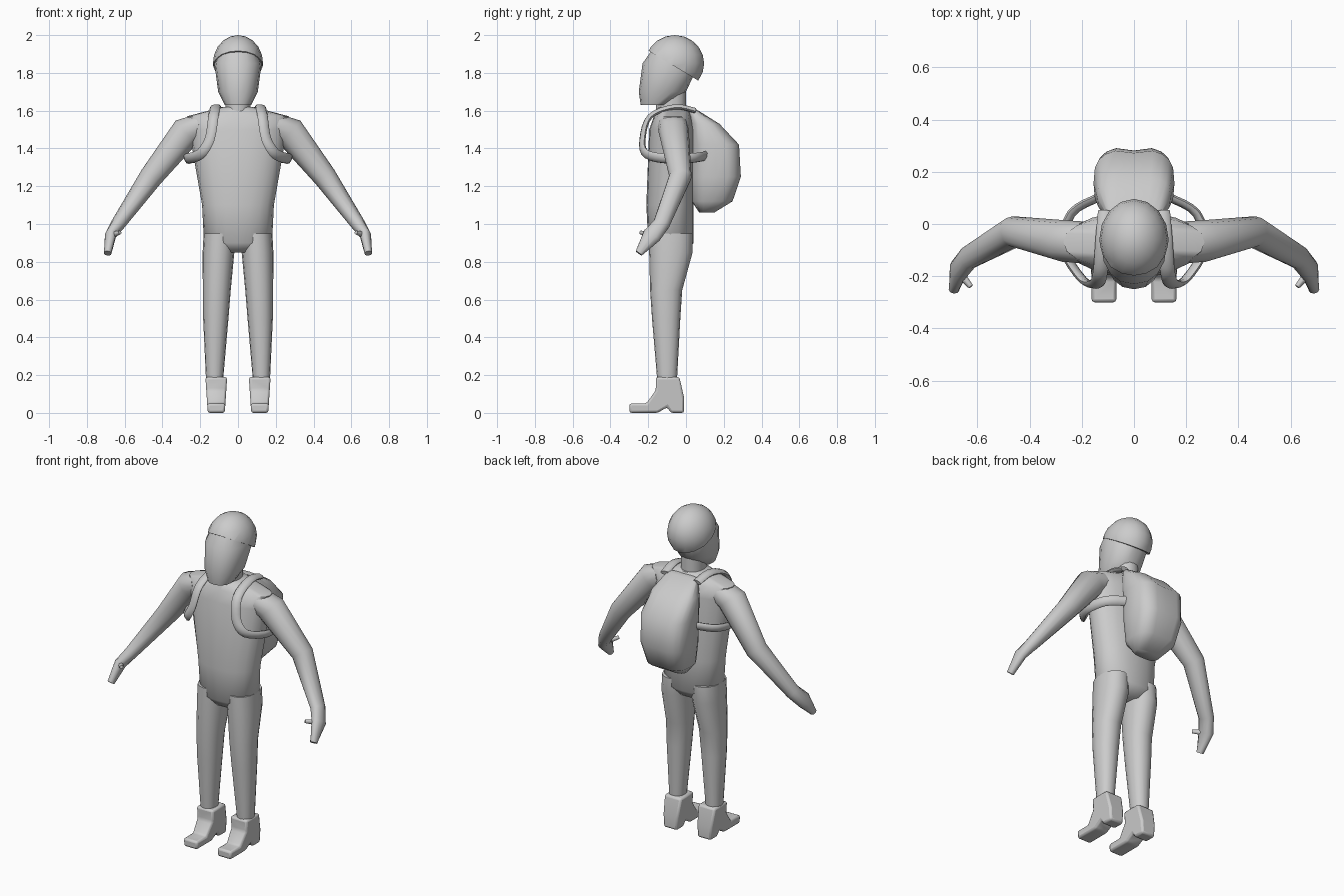
import bpy, bmesh, math
from mathutils import Vector, Matrix

if "Cube" in bpy.data.objects:
    bpy.data.objects.remove(bpy.data.objects["Cube"])

shade = (.6, .6, .6, 1)
grey = bpy.data.materials.new("plain_grey")
grey.use_nodes = True
grey.diffuse_color = shade
grey.node_tree.nodes["Principled BSDF"].inputs["Base Color"].default_value = shade


def finish(bm, name, mirror=False, bevel=0):
    """Turn a bmesh into a smooth shaded object, optionally mirrored."""
    bmesh.ops.recalc_face_normals(bm, faces=bm.faces)
    mesh = bpy.data.meshes.new(name)
    bm.to_mesh(mesh)
    bm.free()
    mesh.materials.append(grey)
    obj = bpy.data.objects.new(name, mesh)
    bpy.context.collection.objects.link(obj)
    if bevel:
        modifier = obj.modifiers.new("soft_edges", 'BEVEL')
        modifier.width = bevel
        modifier.segments = 2
    if mirror:
        obj.modifiers.new("other_side", 'MIRROR')
    bpy.ops.object.select_all(action='DESELECT')
    obj.select_set(True)
    bpy.context.view_layer.objects.active = obj
    bpy.ops.object.shade_smooth_by_angle(angle=math.radians(55))


def skin(bm, loops):
    """Join matching loops of vertices with quads and close both ends."""
    count = len(loops[0])
    for lower, upper in zip(loops, loops[1:]):
        for i in range(count):
            j = (i + 1) % count
            bm.faces.new((lower[i], lower[j], upper[j], upper[i]))
    bm.faces.new(loops[0])
    bm.faces.new(loops[-1])
    return bm


def loft(rings, sides=16, power=2.2, groove=0):
    """Skin superellipse rings given as (centre, u radius, v radius)."""
    def rounded(value):
        return math.copysign(abs(value) ** (2 / power), value)

    bm = bmesh.new()
    loops = []
    for centre, u, v in rings:
        loop = []
        for i in range(sides):
            angle = math.tau * i / sides
            dent = groove if i * 4 == sides else 0
            point = centre + u * rounded(math.cos(angle)) + v * (rounded(math.sin(angle)) - dent)
            loop.append(bm.verts.new(point))
        loops.append(loop)
    return skin(bm, loops)


def stack(levels, offset=lambda z: 0):
    """Horizontal rings from (height, centre y, half width, half depth)."""
    return [(Vector((offset(z), y, z)), Vector((width, 0, 0)), Vector((0, depth, 0)))
            for z, y, width, depth in levels]


def sweep(points, sizes, facing):
    """Rings square to a path; facing(point) gives the depth direction."""
    rings = []
    last = len(points) - 1
    for i, (point, (width, depth)) in enumerate(zip(points, sizes)):
        tangent = (points[min(i + 1, last)] - points[max(i - 1, 0)]).normalized()
        across = tangent.cross(facing(point)).normalized()
        rings.append((point, across * width, across.cross(tangent) * depth))
    return rings


def smooth_path(points, steps=4):
    """Round a path through its points with a cardinal spline."""
    padded = [points[0], *points, points[-1]]
    result = []
    for before, start, end, after in zip(padded, padded[1:], padded[2:], padded[3:]):
        leave, arrive = (end - before) / 2, (after - start) / 2
        for step in range(steps):
            t = step / steps
            ease = t * t * (3 - 2 * t)
            result.append(start.lerp(end, ease) + leave * t * (1 - t) ** 2
                          - arrive * t * t * (1 - t))
    return result + [points[-1]]


# Torso, from pelvis to shoulders
finish(loft(stack([
    (.85, -.08, .1, .08),
    (.9, -.08, .18, .12),
    (1.1, -.085, .19, .125),
    (1.5, -.075, .26, .12),
    (1.57, -.07, .27, .1),
    (1.62, -.07, .08, .08),
]), sides=20), "torso")

# Neck and head
finish(loft(stack([(z, -.08, .066, .08) for z in (1.56, 1.7)])), "neck")
finish(loft(stack([
    (1.63, -.16, .07, .08),
    (1.7, -.125, .105, .125),
    (1.85, -.08, .125, .15),
    (1.95, -.08, .09, .08),
])), "head")

# Cap, a dome cut by a slanted plane so that it sits low at the back
bm = bmesh.new()
bmesh.ops.create_uvsphere(bm, u_segments=16, v_segments=10, radius=1)
bm.transform(Matrix.LocRotScale(Vector((0, -.06, 1.85)), None, Vector((.133, .156, .15))))
cut = bmesh.ops.bisect_plane(bm, geom=bm.verts[:] + bm.edges[:] + bm.faces[:],
                             plane_co=(0, -.07, 1.84), plane_no=(0, .6, 1), clear_inner=True)
rim = [item for item in cut["geom_cut"] if isinstance(item, bmesh.types.BMEdge)]
bmesh.ops.contextual_create(bm, geom=rim)
finish(bm, "cap")

# Legs, drawing together towards the hips
finish(loft(stack([
    (.17, -.1, .045, .052),
    (.5, -.105, .067, .075),
    (.65, -.105, .074, .085),
    (.85, -.08, .084, .115),
    (.95, -.08, .084, .115),
], offset=lambda z: .125 - .03 * z * z)), "leg", mirror=True)

# Boots, a side profile that widens towards the ankle
profile = [(-.16, .19), (-.16, .12), (-.21, .05), (-.3, .05), (-.3, 0), (-.15, 0),
           (-.1, .03), (-.08, 0), (-.01, 0), (-.01, .08), (-.035, .19)]
bm = bmesh.new()
skin(bm, [[bm.verts.new((.115 + side * (.045 + z / 15), y, z)) for y, z in profile]
          for side in (-1, 1)])
finish(bm, "boot", mirror=True, bevel=.012)

# Arms, hands and thumbs
shoulder = Vector((.27, -.065, 1.49))
elbow = Vector((.46, -.03, 1.25))
wrist = Vector((.635, -.13, 1))
palm = Vector((.675, -.18, .94))
fingertip = Vector((.69, -.25, .845))
thumb_tip = Vector((.625, -.24, .955))
inside = Vector((.2, -.07, 1.52))
sizes = [(.065, .08), (.083, .08), (.062, .06), (.038, .045), (.03, .05), (.02, .02)]
finish(loft(sweep([inside, shoulder, elbow, wrist, palm, fingertip], sizes,
                  lambda point: Vector((0, 1, 0))), sides=12), "arm_and_hand", mirror=True)
finish(loft(sweep([palm, thumb_tip], [(.018, .02), (.01, .01)],
                  lambda point: Vector((0, 0, 1))), sides=8), "thumb", mirror=True)

# Backpack with a seam down the middle
finish(loft(stack([
    (1.06, .11, .08, .04),
    (1.12, .14, .13, .11),
    (1.25, .16, .15, .135),
    (1.42, .155, .155, .13),
    (1.53, .1, .14, .08),
    (1.61, .03, .1, .02),
]), sides=20, power=3, groove=.1), "backpack")

# Shoulder straps, over the shoulder and back under the arm
strap = smooth_path([Vector(point) for point in (
    (.11, .05, 1.6), (.12, -.06, 1.62), (.13, -.19, 1.57), (.15, -.23, 1.45),
    (.2, -.21, 1.37), (.27, -.09, 1.345), (.24, .04, 1.35), (.14, .1, 1.36))])
arm_hole = Vector((.1, -.08, 1.42))
finish(loft(sweep(strap, [(.028, .014)] * len(strap), lambda point: point - arm_hole),
            sides=8), "shoulder_strap", mirror=True)
